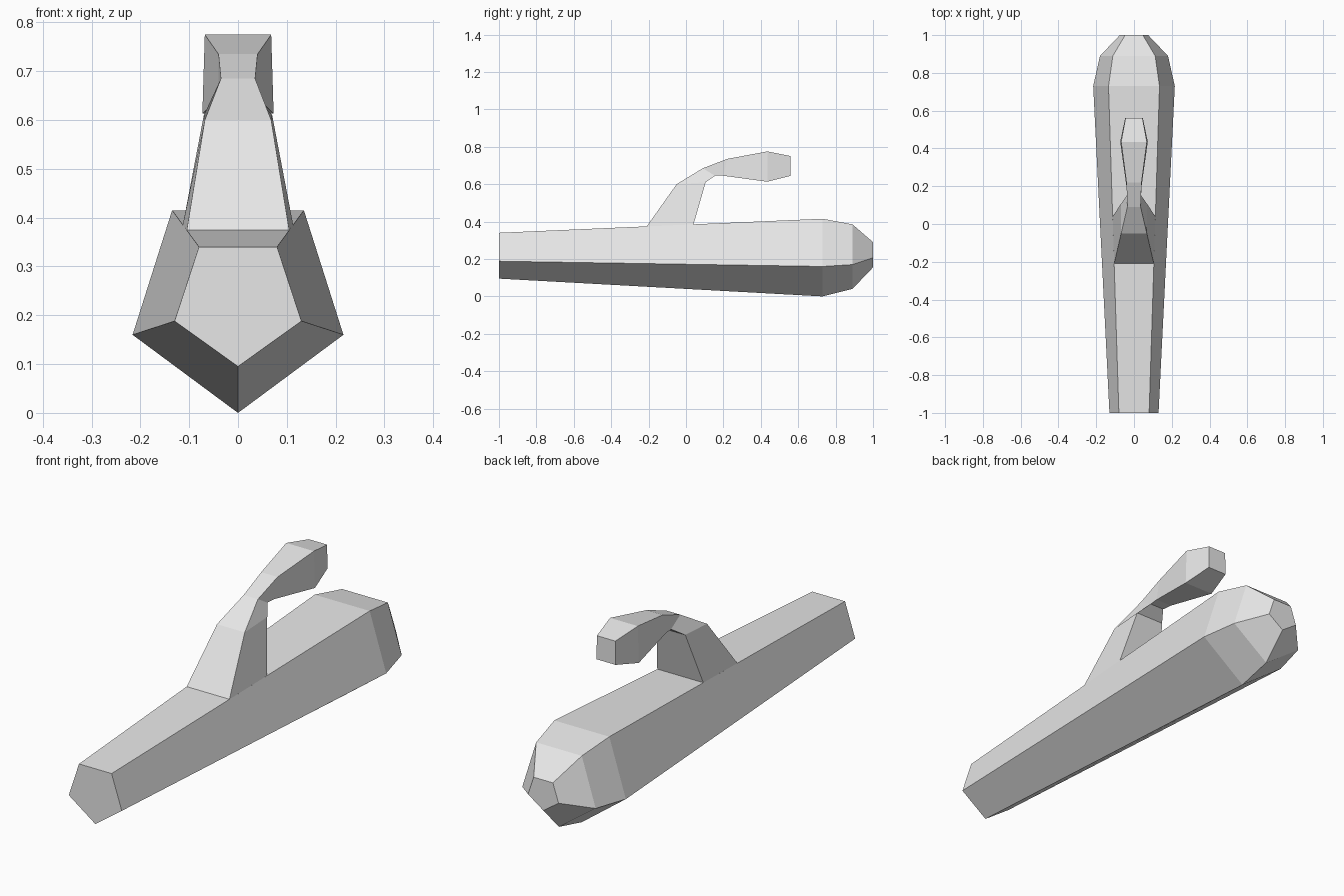
import bpy
import bmesh

cube = bpy.data.objects.get("Cube")
if cube:
    bpy.data.objects.remove(cube, do_unlink=True)

# Single plain grey
grey = bpy.data.materials.new("light_grey")
grey.use_nodes = True
colour = (0.8, 0.8, 0.8, 1)
grey.diffuse_color = colour
grey.node_tree.nodes["Principled BSDF"].inputs["Base Color"].default_value = colour


def loft(name, rings, cap_start=True):
    """Skin a flat-shaded tube through rings of equal point count."""
    bm = bmesh.new()
    loops = [[bm.verts.new(p) for p in ring] for ring in rings]
    for a, b in zip(loops, loops[1:]):
        for i in range(len(a)):
            j = (i + 1) % len(a)
            bm.faces.new((a[i], a[j], b[j], b[i]))
    if cap_start:
        bm.faces.new(loops[0])
    bm.faces.new(loops[-1])
    bmesh.ops.recalc_face_normals(bm, faces=bm.faces)
    mesh = bpy.data.meshes.new(name)
    bm.to_mesh(mesh)
    bm.free()
    mesh.materials.append(grey)
    obj = bpy.data.objects.new(name, mesh)
    bpy.context.collection.objects.link(obj)
    return obj


def pentagon(y, keel, side_x, side_z, top_x, top_z):
    return [(0, y, keel), (side_x, y, side_z), (top_x, y, top_z),
            (-top_x, y, top_z), (-side_x, y, side_z)]


def crosspiece(outer, inner, outer_x, inner_x):
    return [(-outer_x, *outer), (outer_x, *outer),
            (inner_x, *inner), (-inner_x, *inner)]


# Tapering keeled body with a blunt rounded back end
loft("body", [
    pentagon(-1.0, 0.095, 0.13, 0.188, 0.08, 0.34),
    pentagon(0.73, 0.0, 0.216, 0.16, 0.135, 0.415),
    pentagon(0.89, 0.04, 0.18, 0.17, 0.112, 0.385),
    pentagon(1.0, 0.155, 0.075, 0.207, 0.047, 0.29),
])

# Hooked handle rising from the top of the body, open where it joins
loft("hooked_handle", [
    crosspiece((-0.21, 0.374), (0.04, 0.385), 0.105, 0.113),
    crosspiece((-0.05, 0.60), (0.105, 0.61), 0.068, 0.07),
    crosspiece((0.09, 0.685), (0.155, 0.645), 0.035, 0.035),
    crosspiece((0.22, 0.735), (0.20, 0.645), 0.04, 0.04),
    crosspiece((0.435, 0.775), (0.435, 0.613), 0.068, 0.073),
    crosspiece((0.56, 0.75), (0.56, 0.645), 0.045, 0.047),
], cap_start=False)
